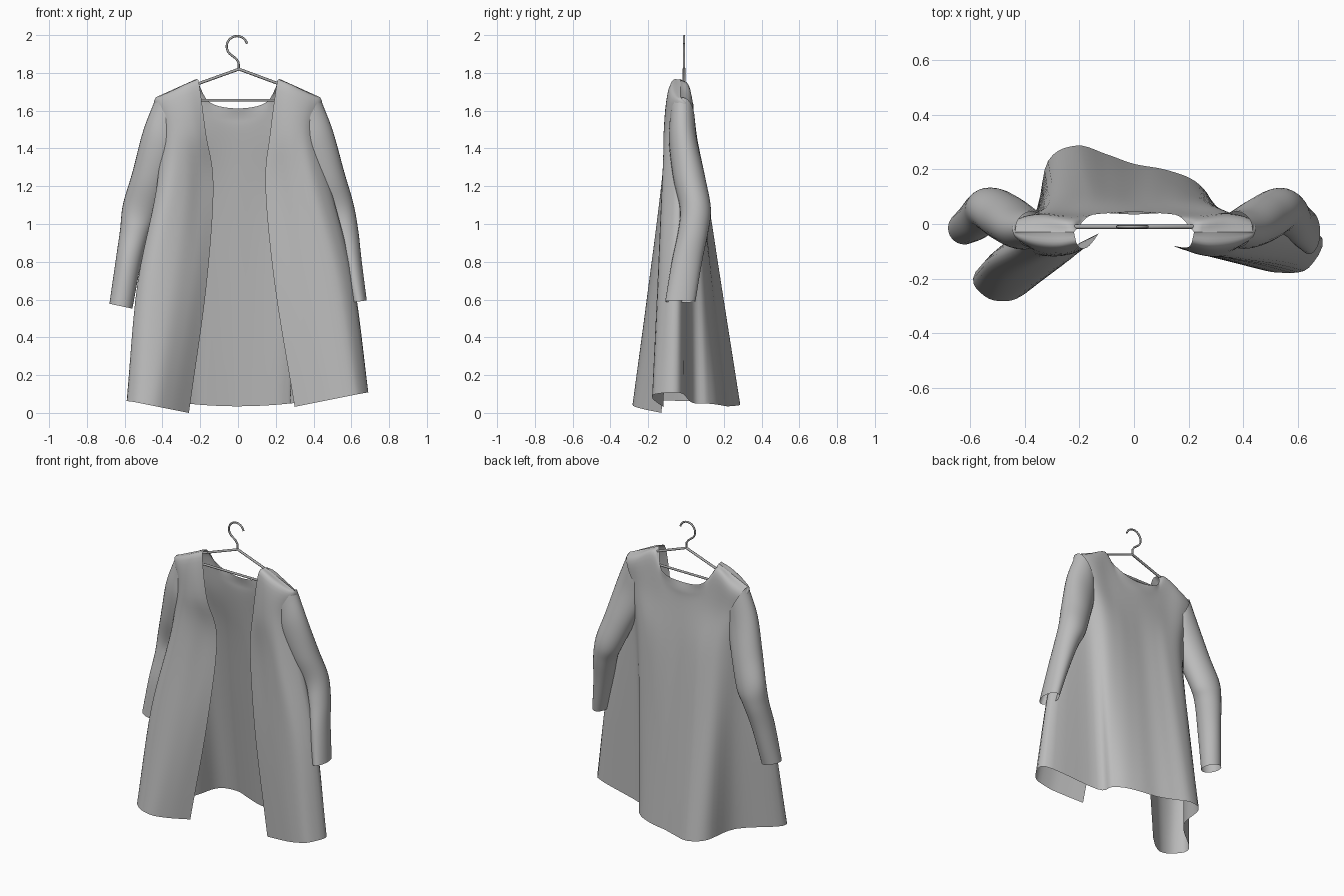
import bpy, math
from mathutils import Vector

if "Cube" in bpy.data.objects:
    bpy.data.objects.remove(bpy.data.objects["Cube"])


def material(name, colour):
    m = bpy.data.materials.new(name)
    m.use_nodes = True
    m.diffuse_color = colour
    m.node_tree.nodes["Principled BSDF"].inputs["Base Color"].default_value = colour
    return m


cloth = material("grey cloth", (0.5, 0.5, 0.5, 1))
metal = material("grey metal", (0.4, 0.4, 0.4, 1))


def spline(pts, n):
    """Smooth curve through the points, n steps for each span."""
    p = [2 * pts[0] - pts[1], *pts, 2 * pts[-1] - pts[-2]]
    out = []
    for a, b, c, d in zip(p, p[1:], p[2:], p[3:]):
        for i in range(n):
            t = i / n
            out.append(0.5 * (2 * b + (c - a) * t + (2 * a - 5 * b + 4 * c - d) * t * t
                              + (3 * b - a - 3 * c + d) * t ** 3))
    return out + [pts[-1]]


def sheet(name, rows, closed=False):
    """Skin a grid of points with quads."""
    w = len(rows[0])
    faces = [(r * w + c, r * w + (c + 1) % w, (r + 1) * w + (c + 1) % w, (r + 1) * w + c)
             for r in range(len(rows) - 1) for c in range(w if closed else w - 1)]
    me = bpy.data.meshes.new(name)
    me.from_pydata([v for r in rows for v in r], [], faces)
    me.materials.append(cloth)
    me.shade_smooth()
    ob = bpy.data.objects.new(name, me)
    bpy.context.collection.objects.link(ob)


def smooth_columns(rows, n):
    return [list(r) for r in zip(*[spline(list(c), n) for c in zip(*rows)])]


# Coat body: half sections run from front edge, round the side, to the back centre
hem_r = [(-.26, -.13), (-.36, -.225), (-.45, -.28), (-.545, -.265), (-.58, -.175),
         (-.375, .015), (-.315, .23), (-.21, .287), (-.1, .255), (0, .22)]
hem_l = [(.3, -.12), (.42, -.155), (.53, -.178), (.64, -.16), (.67, -.03),
         (.315, .03), (.27, .11), (.21, .165), (.11, .2), (0, .22)]
waist_r = [(-.13, -.035), (-.2, -.07), (-.28, -.115), (-.37, -.13), (-.43, -.08),
           (-.38, .01), (-.29, .09), (-.18, .105), (-.09, .095), (0, .085)]
waist_l = [(.145, -.08), (.22, -.095), (.31, -.12), (.41, -.12), (.49, -.03),
           (.37, .015), (.29, .07), (.19, .085), (.09, .085), (0, .085)]
chest = [(.17, -.085), (.23, -.11), (.3, -.118), (.365, -.1), (.415, -.045),
         (.4, .015), (.33, .045), (.22, .045), (.12, .048), (0, .05)]
yoke = [(.205, -.08), (.27, -.092), (.33, -.09), (.39, -.075), (.437, -.045),
        (.437, .01), (.35, .03), (.23, .02), (.15, .035), (0, .045)]
ridge_x = [.22, .27, .33, .39, .435, .435, .35, .22, .15, 0]


def hem_z(p, side):
    if p[1] < -.025:
        return .02 + .012 * side + .2 * (abs(p[0]) - .3)
    return .035 + .2 * p[0] ** 2


def top_z(i):
    return {8: 1.645, 9: 1.612}.get(i, 1.77 - .45 * (ridge_x[i] - .215))


def half_rows(side, hem, waist):
    rows = [[Vector((*p, hem_z(p, side))) for p in hem], [],
            [Vector((*p, 1.2)) for p in waist],
            [Vector((side * x, y, 1.48)) for x, y in chest],
            [Vector((side * p[0], p[1], top_z(i) - (.03 if i < 5 else .05)))
             for i, p in enumerate(yoke)],
            [Vector((side * x, .035 if i > 7 else -.03, top_z(i)))
             for i, x in enumerate(ridge_x)]]
    rows[1] = [h.lerp(w, .55) for h, w in zip(rows[0], rows[2])]
    for k in (0, 1):                      # front edge hangs straight before it flares
        rows[1][k].x -= side * .02
    for k in (3, 4):                      # side fold fills out early
        rows[1][k].x += side * .03
    return rows


right = half_rows(-1, hem_r, waist_r)
left = half_rows(1, hem_l, waist_l)
grid = [r + l[-2::-1] for r, l in zip(right, left)]
body = [spline(r, 5) for r in grid[:-1]]
# The shoulder ridge turns sharply at the neck corners and the shoulder tips
corners = [0, 4, 5, 7, 11, 13, 14, 18]
ridge = [p for a, b in zip(corners, corners[1:]) for p in spline(grid[-1][a:b + 1], 5)[:-1]]
body.append(ridge + [grid[-1][-1]])
sheet("coat_body", smooth_columns(body, 6))


# Sleeves: rings of centre, half width, half depth and tilt
def sleeve(name, side, rings, segments=28):
    rows = []
    for x, y, z, w, d, tilt in rings:
        a = math.radians(tilt)
        u = Vector((side * math.cos(a), 0, math.sin(a))) * w
        v = Vector((0, d, 0))
        rows.append([Vector((side * x, y, z)) + u * math.cos(s) + v * math.sin(s)
                     for s in (math.tau * k / segments for k in range(segments))])
    sheet(name, smooth_columns(rows, 6), True)


sleeve("right_sleeve", -1, [
    (.375, -.02, 1.56, .125, .065, 62), (.41, -.015, 1.43, .112, .078, 35),
    (.463, .018, 1.24, .102, .085, 20), (.517, .052, 1.07, .098, .08, 20),
    (.545, .045, .96, .08, .08, 5), (.58, .015, .8, .068, .075, 10),
    (.62, -.015, .565, .062, .06, 12)])
sleeve("left_sleeve", 1, [
    (.375, -.02, 1.56, .125, .065, 62), (.41, -.015, 1.43, .112, .075, 35),
    (.473, .018, 1.24, .096, .085, 20), (.53, .05, 1.08, .086, .082, 20),
    (.567, .038, .96, .07, .08, 5), (.6, .005, .8, .055, .08, 10),
    (.64, -.03, .59, .042, .08, 8)])


# Hanger: bent wire pieces
def wire(name, pts, radius, closed=False):
    cu = bpy.data.curves.new(name, "CURVE")
    cu.dimensions = "3D"
    cu.bevel_depth = radius
    cu.bevel_resolution = 2
    cu.use_fill_caps = True
    sp = cu.splines.new("POLY")
    sp.points.add(len(pts) - 1)
    for point, (x, z) in zip(sp.points, pts):
        point.co = (x, -.01, z, 1)
    sp.use_cyclic_u = closed
    sp.use_smooth = True
    cu.materials.append(metal)
    bpy.context.collection.objects.link(bpy.data.objects.new(name, cu))


arc = [(-.005 + .055 * math.cos(math.radians(t)), 1.94 + .055 * math.sin(math.radians(t)))
       for t in range(15, 241, 15)]
wire("hanger_hook", arc + [(-.01, 1.875), (.003, 1.855), (.005, 1.82)], .006)
wire("hanger_frame", [(.005, 1.82), (.33, 1.7), (.345, 1.675), (.33, 1.655),
                      (-.33, 1.655), (-.345, 1.675), (-.33, 1.7)], .008, True)
